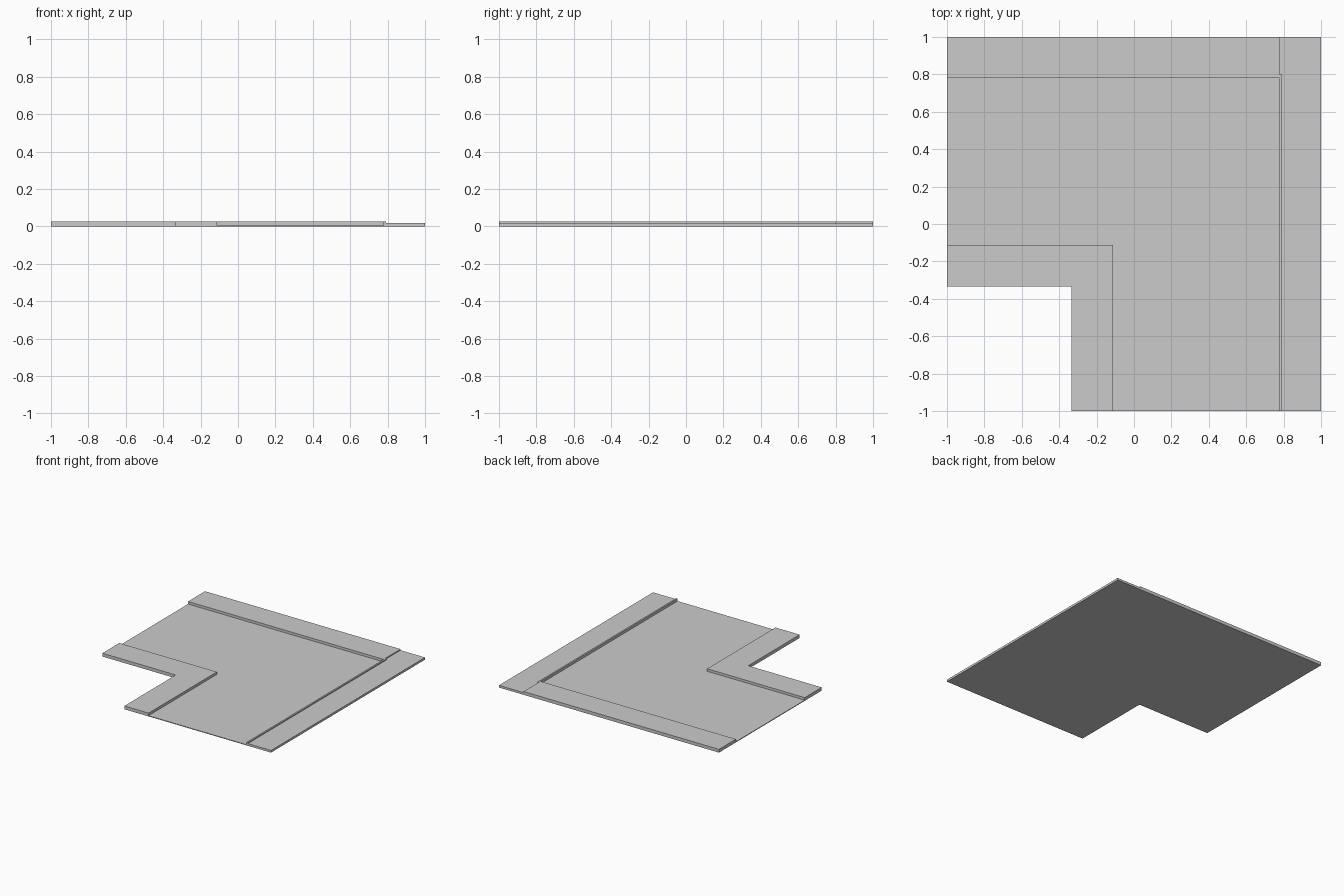
import bpy, bmesh

if "Cube" in bpy.data.objects:
    bpy.data.objects.remove(bpy.data.objects["Cube"])


def slab(name, outline, height):
    """Flat-sided slab on z = 0 extruded from a counter-clockwise outline."""
    bm = bmesh.new()
    bottom = bm.faces.new([bm.verts.new((x, y, 0)) for x, y in outline])
    top = bmesh.ops.extrude_face_region(bm, geom=[bottom], use_keep_orig=True)
    for v in top["geom"]:
        if isinstance(v, bmesh.types.BMVert):
            v.co.z = height
    bmesh.ops.recalc_face_normals(bm, faces=bm.faces[:])
    mesh = bpy.data.meshes.new(name)
    bm.to_mesh(mesh)
    bm.free()
    obj = bpy.data.objects.new(name, mesh)
    bpy.context.collection.objects.link(obj)
    return obj


ROAD, WALK, STRIP = 0.006, 0.027, 0.018   # surface heights
NOTCH, INNER = -0.333, -0.113             # inside corner of the bend
CURB_IN, CURB_OUT = 0.777, 0.79           # curb beside the right strip
BACK, CURB_END = 0.78, 0.8

# Low road surface that turns the corner
slab("road", [(-1, INNER), (INNER, INNER), (INNER, -1), (CURB_IN, -1),
              (CURB_IN, BACK), (-1, BACK)], ROAD)

# Raised pavement around the inside corner
slab("inner_pavement", [(-1, NOTCH), (NOTCH, NOTCH), (NOTCH, -1), (INNER, -1),
                        (INNER, INNER), (-1, INNER)], WALK)

# Raised pavement along the back
slab("back_pavement", [(-1, BACK), (CURB_IN, BACK), (CURB_IN, 1), (-1, 1)], WALK)

# Narrow raised curb along the right side
slab("right_curb", [(CURB_IN, -1), (CURB_OUT, -1), (CURB_OUT, CURB_END),
                    (CURB_IN, CURB_END)], WALK)

# Lower strip outside the curb, wrapping round its far end
slab("right_strip", [(CURB_OUT, -1), (1, -1), (1, 1), (CURB_IN, 1),
                     (CURB_IN, CURB_END), (CURB_OUT, CURB_END)], STRIP)
